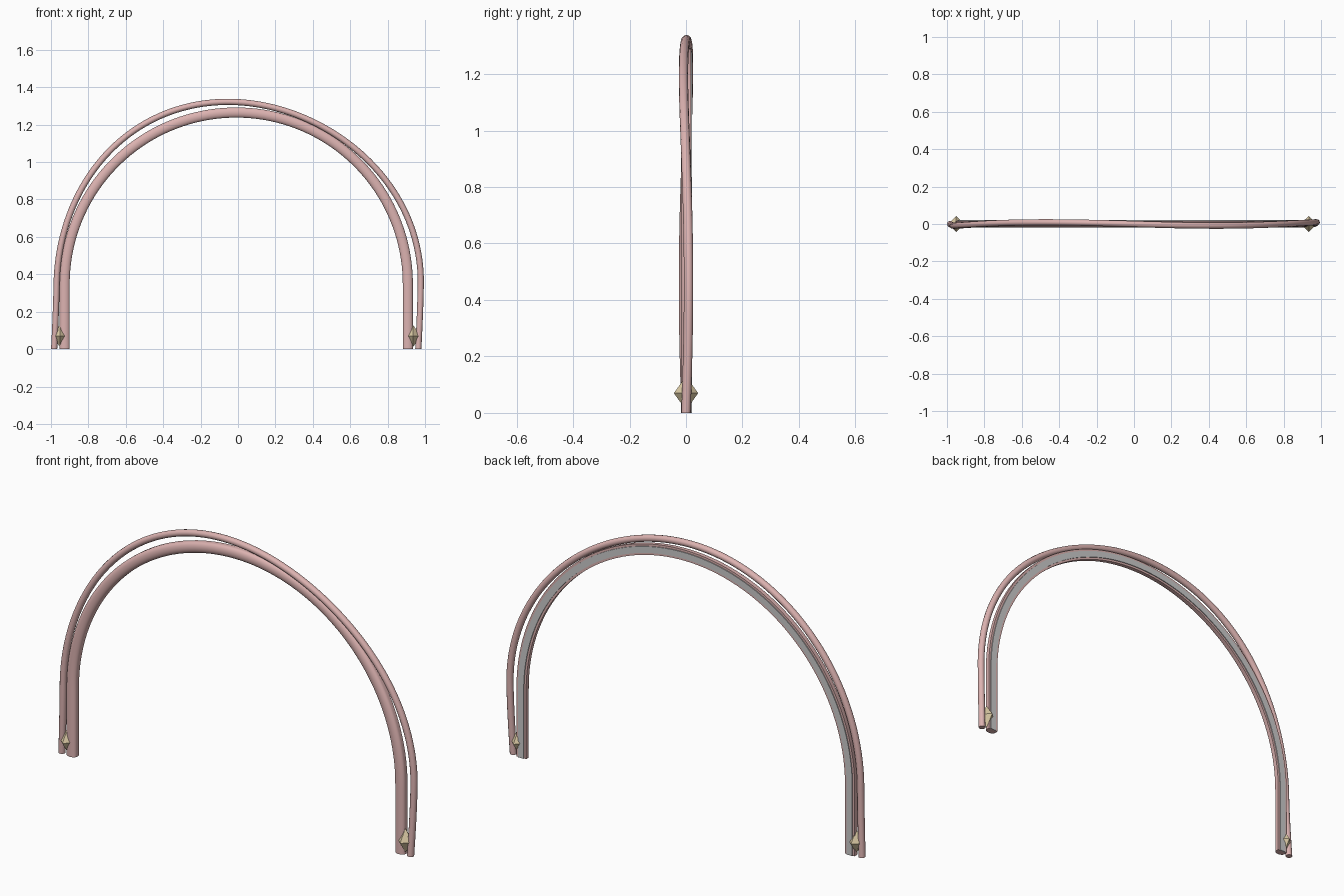
import bpy, bmesh, math
from mathutils import Vector

if "Cube" in bpy.data.objects:
    bpy.data.objects.remove(bpy.data.objects["Cube"])

CX, R, LEG = -0.0095, 0.9175, 0.3475      # arch centre, radius, straight leg height
TOTAL = 2 * LEG + math.pi * R


def material(name, rgb):
    m = bpy.data.materials.new(name)
    m.diffuse_color = (*rgb, 1)
    m.use_nodes = True
    m.node_tree.nodes["Principled BSDF"].inputs["Base Color"].default_value = m.diffuse_color
    return m


pink = material("pink", (0.72, 0.45, 0.44))
tan = material("tan", (0.72, 0.6, 0.38))


def arch(t):
    """Point and outward normal on the arch centreline, t = 0 (left foot) to 1."""
    s = t * TOTAL
    if s < LEG:
        return Vector((CX - R, 0, s)), Vector((-1, 0, 0))
    if s > TOTAL - LEG:
        return Vector((CX + R, 0, TOTAL - s)), Vector((1, 0, 0))
    a = math.pi - (s - LEG) / R
    n = Vector((math.cos(a), 0, math.sin(a)))
    return Vector((CX, 0, LEG)) + n * R, n


def sweep(name, profile, steps, offset=lambda t: (0, 0), mat=None):
    """Sweep an (outward, y) profile along the arch with a varying offset."""
    bm = bmesh.new()
    rings = []
    for i in range(steps + 1):
        t = i / steps
        p, n = arch(t)
        du, dy = offset(t)
        rings.append([bm.verts.new(p + n * (u + du) + Vector((0, y + dy, 0)))
                      for u, y in profile])
    k = len(profile)
    for a, b in zip(rings, rings[1:]):
        for j in range(k):
            bm.faces.new((a[j], a[(j + 1) % k], b[(j + 1) % k], b[j]))
    bm.faces.new(rings[0])
    bm.faces.new(rings[-1])
    finish(name, bm, mat, True)


def finish(name, bm, mat, smooth=False):
    bmesh.ops.recalc_face_normals(bm, faces=bm.faces[:])
    me = bpy.data.meshes.new(name)
    bm.to_mesh(me)
    bm.free()
    ob = bpy.data.objects.new(name, me)
    bpy.context.collection.objects.link(ob)
    if mat:
        me.materials.append(mat)
    if smooth:
        bpy.ops.object.select_all(action='DESELECT')
        ob.select_set(True)
        bpy.context.view_layer.objects.active = ob
        bpy.ops.object.shade_smooth_by_angle(angle=math.radians(40))


# Main band: rounded front, flat back
half = [(0.027 * math.cos(math.pi * i / 12), -0.018 * math.sin(math.pi * i / 12))
        for i in range(13)]
sweep("main_band", half + [(-0.027, 0.017), (0.027, 0.017)], 96, mat=pink)

# Grey strip along the flat back
sweep("back_strip", [(-0.016, 0.015), (0.016, 0.015), (0.016, 0.021), (-0.016, 0.021)], 96)


# Thin outer vine swaying around the band
def sway(t):
    w = math.sin(4 * math.pi * t)
    return 0.056 - 0.014 * w, -0.009 * w


circle = [(0.0165 * math.cos(math.tau * i / 12), 0.0165 * math.sin(math.tau * i / 12))
          for i in range(12)]
sweep("outer_vine", circle, 128, sway, pink)

# Octahedral studs at the feet
for side, x in (("left", -0.951), ("right", 0.935)):
    bm = bmesh.new()
    c = Vector((x, 0, 0.07))
    top, low = bm.verts.new(c + Vector((0, 0, 0.06))), bm.verts.new(c - Vector((0, 0, 0.06)))
    ring = [bm.verts.new(c + Vector(d) * 0.043)
            for d in ((1, 0, 0), (0, 1, 0), (-1, 0, 0), (0, -1, 0))]
    for i in range(4):
        bm.faces.new((ring[i], ring[(i + 1) % 4], top))
        bm.faces.new((ring[(i + 1) % 4], ring[i], low))
    finish(side + "_stud", bm, tan)
